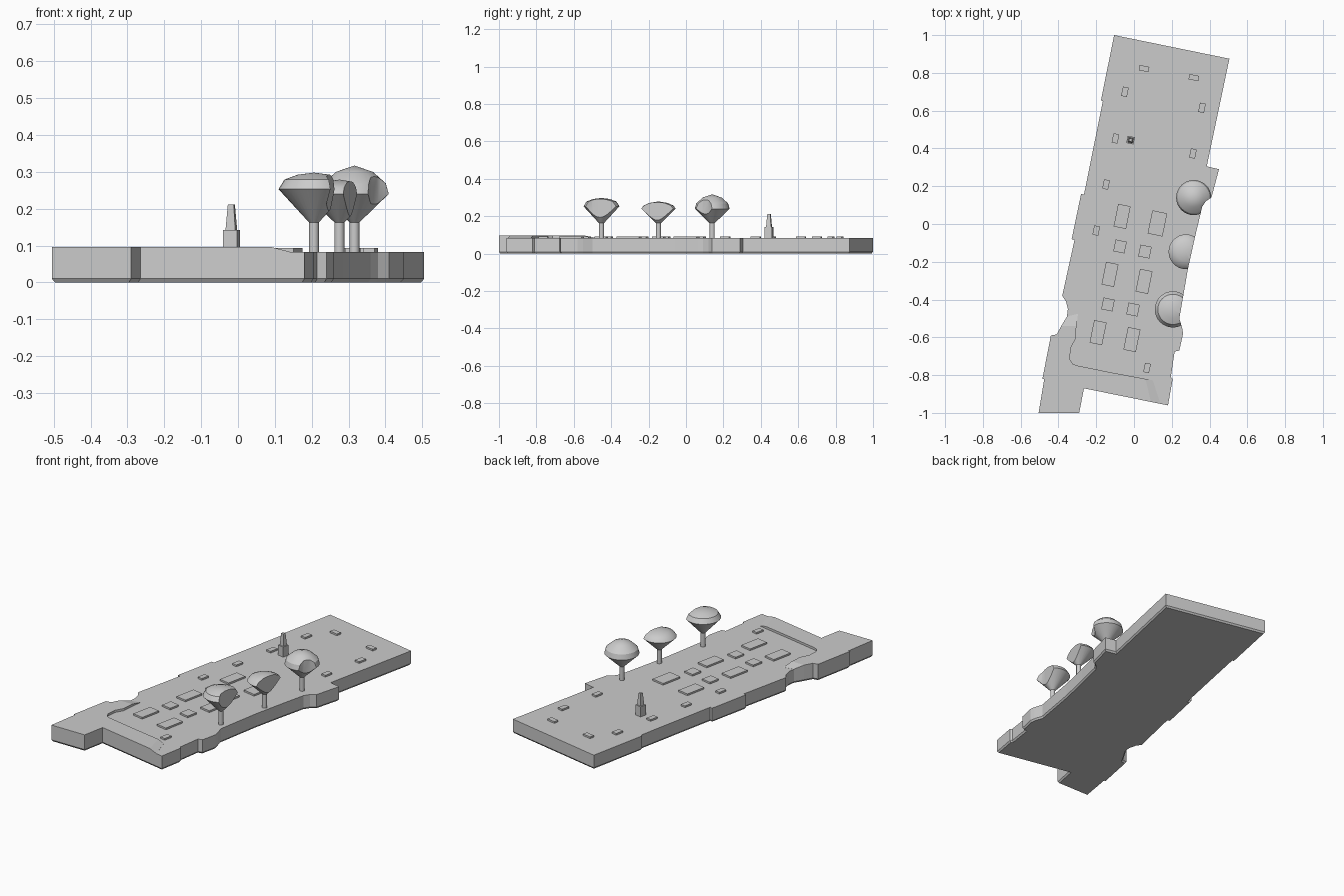
import bpy
import bmesh
import math
from mathutils import Matrix, Vector

GROUND = 0.083
RAISED = 0.096
TILT = math.radians(-11.5)

if "Cube" in bpy.data.objects:
    bpy.data.objects.remove(bpy.data.objects["Cube"], do_unlink=True)

stone = bpy.data.materials.new("plain grey")
stone.use_nodes = True
stone.diffuse_color = (0.6, 0.6, 0.6, 1)
stone.node_tree.nodes["Principled BSDF"].inputs["Base Color"].default_value = (0.6, 0.6, 0.6, 1)


def finish(name, bm):
    """Turn a bmesh into a named object with the shared material."""
    bmesh.ops.recalc_face_normals(bm, faces=bm.faces)
    mesh = bpy.data.meshes.new(name)
    bm.to_mesh(mesh)
    bm.free()
    mesh.materials.append(stone)
    obj = bpy.data.objects.new(name, mesh)
    bpy.context.collection.objects.link(obj)
    return obj


def prism(points, bottom, tops):
    """Upright prism over a plan; tops is one height or a height per corner."""
    if not isinstance(tops, list):
        tops = [tops] * len(points)
    bm = bmesh.new()
    low = [bm.verts.new((x, y, bottom)) for x, y in points]
    high = [bm.verts.new((x, y, z)) for (x, y), z in zip(points, tops)]
    floor = bm.faces.new(low)
    bm.faces.new(high)
    for i in range(len(points)):
        j = (i + 1) % len(points)
        bm.faces.new((low[i], low[j], high[j], high[i]))
    bmesh.ops.recalc_face_normals(bm, faces=bm.faces)
    return bm, floor


def box(name, x, y, width, depth, bottom, top, taper=1.0):
    """Block aligned with the tilted site, optionally narrowing upward."""
    bm = bmesh.new()
    bmesh.ops.create_cube(bm, size=1)
    for v in bm.verts:
        s = taper if v.co.z > 0 else 1
        v.co = Vector((v.co.x * width * s, v.co.y * depth * s,
                       top if v.co.z > 0 else bottom))
    bmesh.ops.rotate(bm, verts=bm.verts, matrix=Matrix.Rotation(TILT, 3, "Z"))
    bmesh.ops.translate(bm, verts=bm.verts, vec=(x, y, 0))
    return finish(name, bm)


def lathe(name, x, y, profile, segments=32):
    """Revolve a (radius, height) profile around an upright axis."""
    bm = bmesh.new()
    verts = [bm.verts.new((r, 0, z)) for r, z in profile]
    edges = [bm.edges.new(pair) for pair in zip(verts, verts[1:])]
    bmesh.ops.spin(bm, geom=verts + edges, cent=(0, 0, 0), axis=(0, 0, 1),
                   angle=math.tau, steps=segments)
    bmesh.ops.remove_doubles(bm, verts=bm.verts, dist=0.0001)
    bmesh.ops.translate(bm, verts=bm.verts, vec=(x, y, 0))
    return finish(name, bm)


# Site plan, clockwise from the back corner
right_side = [(-.105, 1), (.505, .875), (.385, .305), (.45, .29), (.41, .14),
              (.38, .12), (.36, .09), (.355, .065), (.325, -.06),
              (.285, -.24), (.24, -.5), (.255, -.55), (.26, -.58), (.24, -.67),
              (.215, -.675), (.195, -.81), (.205, -.82), (.18, -.96)]
front_edge = [(-.265, -.87), (-.29, -1), (-.505, -1), (-.475, -.82),
              (-.485, -.82), (-.44, -.59), (-.41, -.585)]
left_side = [(-.385, -.54), (-.355, -.49), (-.35, -.45), (-.36, -.41),
             (-.38, -.38), (-.315, -.085), (-.33, -.08), (-.28, .16),
             (-.265, .155), (-.165, .65), (-.175, .655)]
outline = right_side + front_edge + left_side

# Ground slab with a small chamfer underneath
bm, floor = prism(outline, 0.01, GROUND)
bmesh.ops.inset_region(bm, faces=[floor], thickness=0.007, use_even_offset=True)
for v in floor.verts:
    v.co.z = 0
finish("ground_slab", bm)

# Raised bank wrapping the front left corner, with a ramp at each end
bank_edge = [(-.385, -.54), (-.305, -.54), (-.31, -.61), (-.335, -.655), (-.34, -.715),
             (-.325, -.74), (-.3, -.75), (-.1, -.79), (.06, -.82), (.09, -.942)]
bm, floor = prism(front_edge + bank_edge, GROUND, RAISED)
finish("raised_bank", bm)
LOW = GROUND + 0.0005
ramps = {
    "front_ramp": [(.06, -.82), (.09, -.942), (.14, -.952), (.1, -.828)],
    "side_ramp": [(-.305, -.54), (-.385, -.54), (-.355, -.49), (-.296, -.475)],
}
for name, plan in ramps.items():
    bm, floor = prism(plan, GROUND, [RAISED, RAISED, LOW, LOW])
    finish(name, bm)

# Low blocks: long and square ones in the middle, small ones at the edges
block_kinds = {
    "long_block": (.067, .122, [(-.063, .04), (-.127, -.267), (.053, -.304),
                                (-.19, -.575), (-.011, -.612)]),
    "wide_block": (.08, .125, [(.124, .003)]),
    "square_block": (.06, .063, [(-.074, -.119), (.058, -.146),
                                 (-.138, -.426), (-.005, -.453)]),
    "small_block": (.031, .05, [(-.048, .7), (.36, .615), (.312, .373),
                                (-.098, .453), (-.148, .209), (-.2, -.035),
                                (.069, -.762)]),
    "cross_block": (.052, .028, [(.053, .823), (.317, .775)]),
}
for kind, (width, depth, spots) in block_kinds.items():
    for x, y in spots:
        box(kind, x, y, width, depth, GROUND, 0.093)

# Obelisk on its pedestal
box("obelisk_pedestal", -.018, .444, .039, .039, GROUND, .142)
box("obelisk_shaft", -.018, .444, .027, .027, .142, .211, taper=.6)

# Trees: the crowns are trimmed flush with the site boundary
bm, floor = prism(outline, 0.05, 0.5)
cutter = finish("boundary_cutter", bm)
cutter.hide_render = True
trees = [
    ("back_tree", .316, .14, [(.093, .24), (.085, .269), (.05, .3), (0, .317)]),
    ("middle_tree", .275, -.147, [(.092, .24), (.08, .257), (.05, .271), (0, .279)]),
    ("front_tree", .206, -.452, [(.096, .253), (.08, .279), (.045, .292), (0, .298)]),
]
for name, x, y, dome in trees:
    lathe(name + "_trunk", x, y, [(0, GROUND), (.0135, GROUND), (.0135, .168), (0, .168)], 16)
    crown = lathe(name + "_crown", x, y, [(0, .163), (.0135, .163)] + dome)
    trim = crown.modifiers.new("trim", "BOOLEAN")
    trim.operation = "INTERSECT"
    trim.solver = "EXACT"
    trim.object = cutter
    bpy.context.view_layer.objects.active = crown
    bpy.ops.object.modifier_apply(modifier=trim.name)
bpy.data.objects.remove(cutter, do_unlink=True)

# Smooth the round parts, keeping the sharp edges
for obj in bpy.context.collection.objects:
    round_part = obj.name.endswith(("_trunk", "_crown"))
    obj.select_set(round_part)
    if round_part:
        bpy.context.view_layer.objects.active = obj
bpy.ops.object.shade_smooth_by_angle(angle=math.radians(30))
